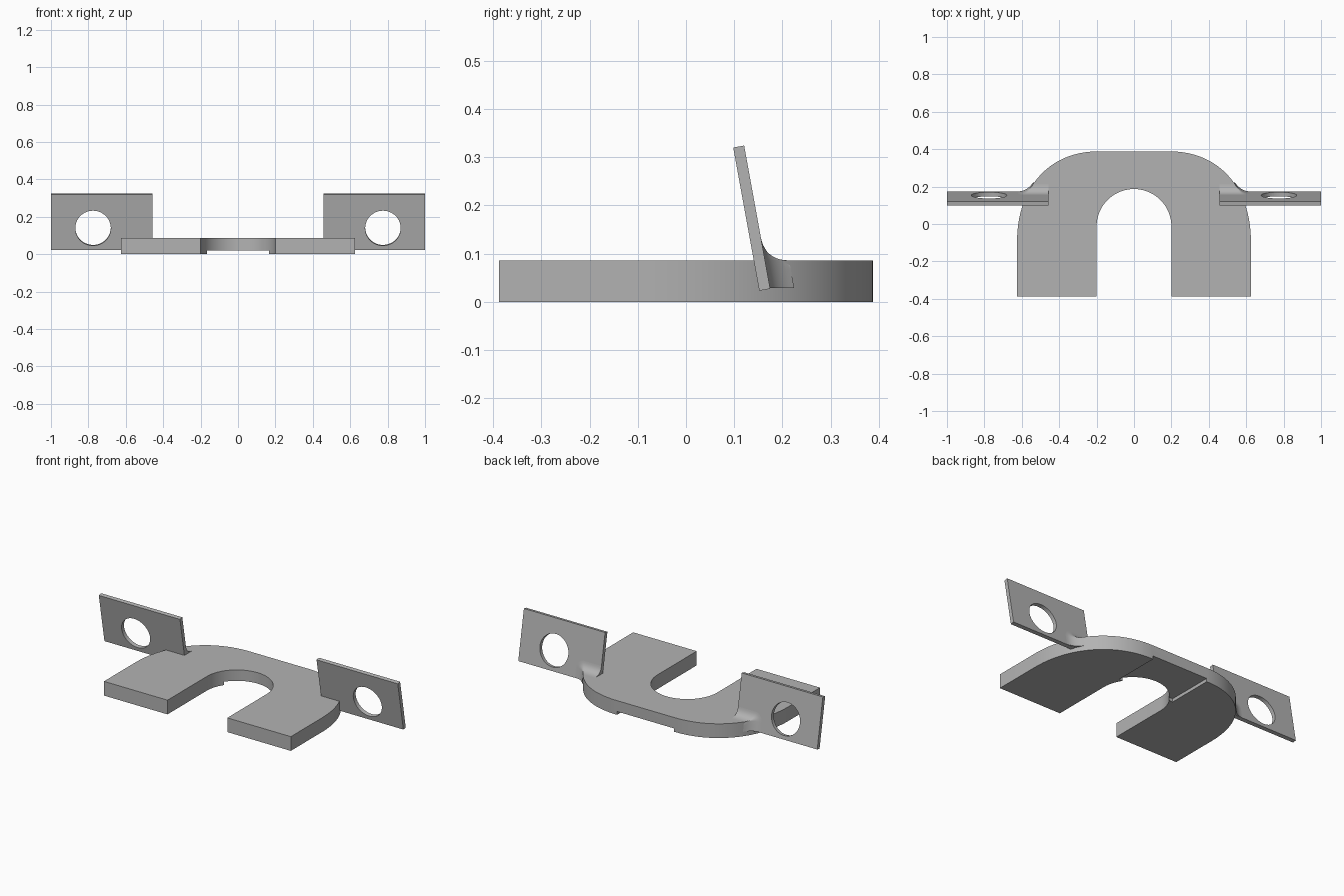
import bpy, bmesh, math
from mathutils import Vector, Matrix
from mathutils.geometry import interpolate_bezier

if "Cube" in bpy.data.objects:
    bpy.data.objects.remove(bpy.data.objects["Cube"])

GREY = (0.45, 0.45, 0.45, 1)
metal = bpy.data.materials.new("plain grey")
metal.use_nodes = True
metal.diffuse_color = GREY
metal.node_tree.nodes["Principled BSDF"].inputs["Base Color"].default_value = GREY

TOP = 0.086                      # height of the base plate
LEAN = math.radians(10.3)        # backward lean of the tabs
UP = Vector((0, -math.sin(LEAN), math.cos(LEAN)))
OUT = Vector((0, math.cos(LEAN), math.sin(LEAN)))
FOOT = Vector((0, 0.152, 0.023))  # front lower edge of a tab
THICK, TALL = 0.023, 0.302


def make(name, bm):
    bmesh.ops.recalc_face_normals(bm, faces=bm.faces)
    mesh = bpy.data.meshes.new(name)
    bm.to_mesh(mesh)
    bm.free()
    ob = bpy.data.objects.new(name, mesh)
    bpy.context.collection.objects.link(ob)
    mesh.materials.append(metal)
    return ob


def prism(name, points, depth):
    """Extrude a closed outline along a vector."""
    bm = bmesh.new()
    face = bm.faces.new([bm.verts.new(p) for p in points])
    ext = bmesh.ops.extrude_face_region(bm, geom=[face])["geom"]
    bmesh.ops.translate(bm, vec=depth, verts=[v for v in ext if isinstance(v, bmesh.types.BMVert)])
    return make(name, bm)


def cut(ob, cutter):
    cutter.hide_render = True
    cutter.hide_set(True)
    mod = ob.modifiers.new("cut", "BOOLEAN")
    mod.operation, mod.solver, mod.object = "DIFFERENCE", "EXACT", cutter


def mirror(ob):
    ob.modifiers.new("mirror", "MIRROR").use_clip = False


def smooth(ob):
    bpy.ops.object.select_all(action="DESELECT")
    ob.select_set(True)
    bpy.context.view_layer.objects.active = ob
    bpy.ops.object.shade_smooth_by_angle(angle=math.radians(30))


# Horseshoe base plate: rounded shoulders outside, round slot inside
shoulder = interpolate_bezier(Vector((0.2, 0.388, 0)), Vector((0.45, 0.385, 0)),
                              Vector((0.62, 0.2, 0)), Vector((0.625, -0.08, 0)), 32)
half = list(shoulder) + [Vector((0.625, -0.388, 0)), Vector((0.2, -0.388, 0))]
slot = [Vector((0.2 * math.cos(math.pi * i / 40), 0.2 * math.sin(math.pi * i / 40) - 0.013, 0))
        for i in range(21)]
half += slot
outline = half + [Vector((-p.x, p.y, 0)) for p in reversed(half[:-1])]
plate = prism("base_plate", outline, Vector((0, 0, TOP)))

# Shallow channel under the bridge
channel = prism("channel_cutter", [Vector((x, y, -0.05)) for x, y in
                ((-0.19, 0.1), (0.19, 0.1), (0.19, 0.5), (-0.19, 0.5))], Vector((0, 0, 0.07)))
cut(plate, channel)
smooth(plate)

# Leaning side tabs with a round hole
corners = [FOOT, FOOT + UP * TALL, FOOT + UP * TALL + OUT * THICK, FOOT + OUT * THICK]
tab = prism("side_tabs", [c + Vector((0.457, 0, 0)) for c in corners], Vector((0.543, 0, 0)))
bm = bmesh.new()
bmesh.ops.create_cone(bm, cap_ends=True, segments=64, radius1=0.095, radius2=0.095, depth=0.2)
centre = FOOT + UP * 0.118 + Vector((0.775, 0, 0))
bmesh.ops.transform(bm, verts=bm.verts,
                    matrix=Matrix.Translation(centre) @ Matrix.Rotation(math.pi / 2 + LEAN, 4, "X"))
cut(tab, make("hole_cutter", bm))
mirror(tab)
smooth(tab)


# Fillet behind each tab: along the plate top, round its edge, then down its wall
def edge_x(y):
    return min(shoulder, key=lambda p: abs(p.y - y)).x


def back_y(z):
    return FOOT.y + OUT.y * THICK - (z - FOOT.z - OUT.z * THICK) * math.tan(LEAN)


R = 0.05
stations = [(0.457 + 0.02 * i, TOP, 90) for i in range(6)]
corner_x = edge_x(back_y(TOP))
stations += [(corner_x, TOP, a) for a in range(90, -1, -10)]
stations += [(corner_x, z, 0) for z in (0.065, 0.045, 0.029)]
bm = bmesh.new()
rings = []
for x, z, angle in stations:
    a = math.radians(angle)
    root = Vector((x, back_y(z), z))
    on_tab = root + UP * R * math.sin(a) + Vector((R * math.cos(a), 0, 0))
    y = root.y + R
    on_plate = Vector((min(x, edge_x(y)), y, z))
    curve = [on_tab * (1 - t) ** 2 + root * 2 * t * (1 - t) + on_plate * t * t
             for t in [i / 10 for i in range(11)]]
    sunk = root - OUT * 0.005 - Vector((0.01 * math.cos(a), 0, 0.005 * math.sin(a)))
    rings.append([bm.verts.new(p) for p in [sunk] + curve])
for r, s in zip(rings, rings[1:]):
    for i in range(len(r)):
        j = (i + 1) % len(r)
        bm.faces.new((r[i], r[j], s[j], s[i]))
bm.faces.new(rings[0])
bm.faces.new(rings[-1])
bmesh.ops.remove_doubles(bm, verts=bm.verts, dist=0.0002)
fillet = make("tab_fillets", bm)
mirror(fillet)
smooth(fillet)
